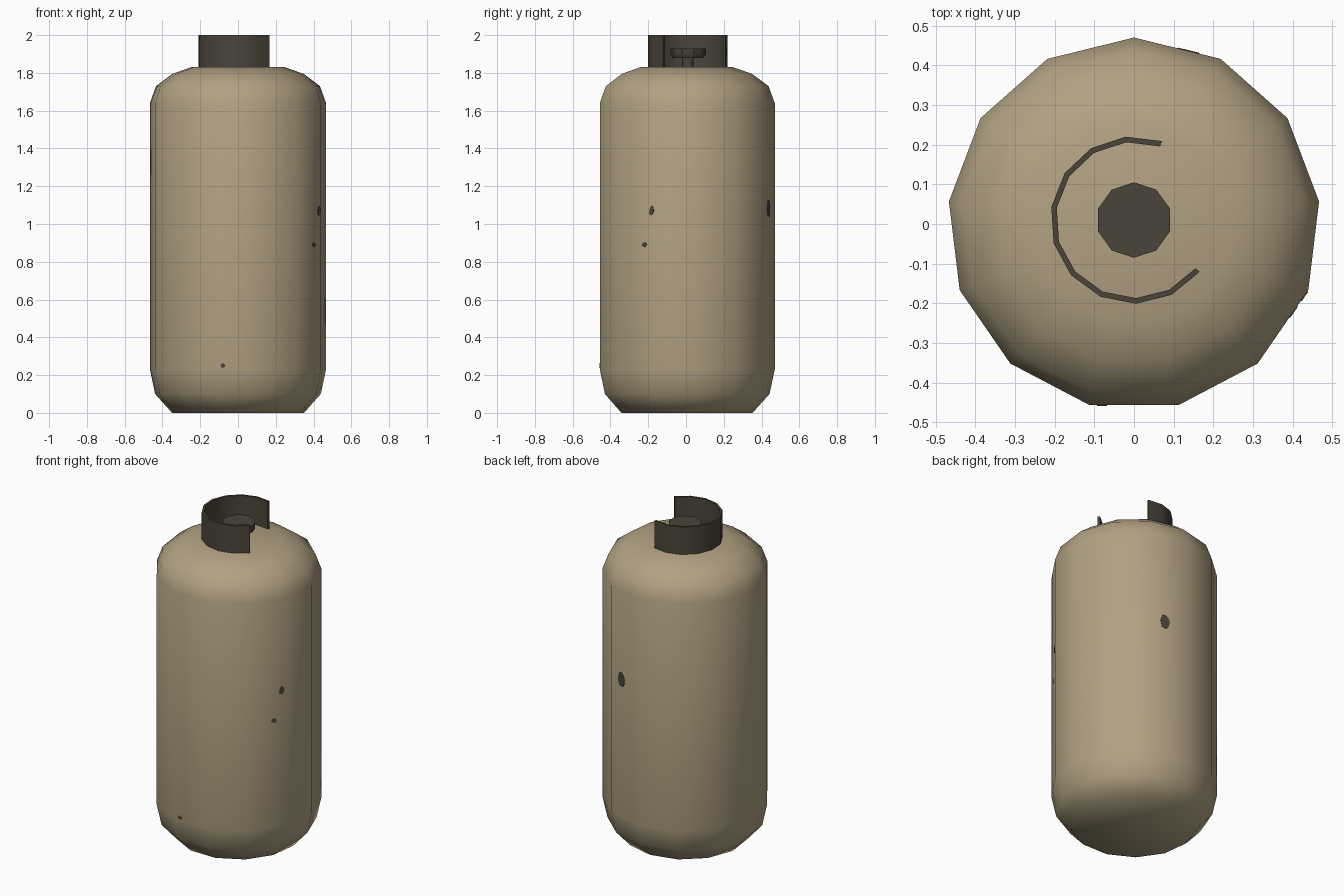
import bpy, bmesh, math, random
from mathutils import Vector

if "Cube" in bpy.data.objects:
    bpy.data.objects.remove(bpy.data.objects["Cube"])

random.seed(4)


def material(name, rgb):
    m = bpy.data.materials.new(name)
    m.diffuse_color = (*rgb, 1)
    m.use_nodes = True
    m.node_tree.nodes["Principled BSDF"].inputs["Base Color"].default_value = m.diffuse_color
    return m


TAN = material("tan_paint", (0.44, 0.36, 0.225))
DARK = material("dark_metal", (0.07, 0.06, 0.042))


def finish(name, bm, mat, angle=None):
    bmesh.ops.recalc_face_normals(bm, faces=bm.faces)
    me = bpy.data.meshes.new(name)
    bm.to_mesh(me)
    bm.free()
    me.materials.append(mat)
    ob = bpy.data.objects.new(name, me)
    bpy.context.collection.objects.link(ob)
    bpy.ops.object.select_all(action='DESELECT')
    bpy.context.view_layer.objects.active = ob
    ob.select_set(True)
    if angle is None:
        bpy.ops.object.shade_smooth()
    else:
        bpy.ops.object.shade_smooth_by_angle(angle=math.radians(angle))
    return ob


def lathe(name, profile, sides, mat, cy=0.0, angle=None):
    """Stack of rings with a corner on +y, capped at both ends."""
    bm = bmesh.new()
    rings = []
    for r, z in profile:
        rings.append([bm.verts.new((r * math.sin(2 * math.pi * i / sides),
                                    cy + r * math.cos(2 * math.pi * i / sides), z))
                      for i in range(sides)])
    for a, b in zip(rings, rings[1:]):
        for i in range(sides):
            j = (i + 1) % sides
            bm.faces.new((a[i], a[j], b[j], b[i]))
    bm.faces.new(rings[0])
    bm.faces.new(rings[-1])
    return finish(name, bm, mat, angle)


# Thirteen-sided tank body
SIDES, R = 13, 0.47
lathe("tank_body", [(0.352, 0), (0.442, 0.10), (R, 0.23), (R, 1.64),
                    (0.437, 1.73), (0.35, 1.795), (0.25, 1.83)], SIDES, TAN)

# Valve stem and flared hand wheel
lathe("valve_stem", [(0.03, 1.82), (0.03, 1.885)], 10, DARK, 0.01, 40)
lathe("valve_wheel", [(0.082, 1.878), (0.095, 1.9), (0.095, 1.93)], 10, DARK, 0.01, 30)

# Open collar guard around the valve
bm = bmesh.new()
sections = []
for i in range(11):
    a = math.radians(70.5 + 25.13 * i)
    sections.append([bm.verts.new((r * math.cos(a), 0.01 + r * math.sin(a), z))
                     for r, z in ((0.211, 1.825), (0.211, 2.0), (0.197, 2.0), (0.197, 1.825))])
for a, b in zip(sections, sections[1:]):
    for k in range(4):
        bm.faces.new((a[k], a[(k + 1) % 4], b[(k + 1) % 4], b[k]))
bm.faces.new(sections[0])
bm.faces.new(sections[-1])
finish("collar_guard", bm, DARK, 30)


# Chipped paint patches: thin irregular plates on the flat body sides
def chip(name, side, t, z, w, h):
    a = 2 * math.pi * (side + 0.5) / SIDES
    n = Vector((math.sin(a), math.cos(a), 0))
    tan = Vector((math.cos(a), -math.sin(a), 0))
    apothem = R * math.cos(math.pi / SIDES)
    bm = bmesh.new()
    back, front = [], []
    for i in range(12):
        b = 2 * math.pi * i / 12
        s = random.uniform(0.8, 1.1) / 2
        p = tan * (t + w * s * math.cos(b)) + Vector((0, 0, z + h * s * math.sin(b)))
        back.append(bm.verts.new(p + n * (apothem - 0.001)))
        front.append(bm.verts.new(p + n * (apothem + 0.002)))
    bm.faces.new(front)
    for i in range(12):
        j = (i + 1) % 12
        bm.faces.new((back[i], back[j], front[j], front[i]))
    bm.faces.new(back)
    finish(name, bm, DARK, 30)


chip("back_chip", 0, 0.032, 1.085, 0.058, 0.10)
chip("right_upper_chip", 4, -0.093, 1.07, 0.03, 0.05)
chip("right_lower_chip", 4, -0.047, 0.89, 0.034, 0.025)
chip("front_chip", 6, 0.08, 0.25, 0.025, 0.025)
